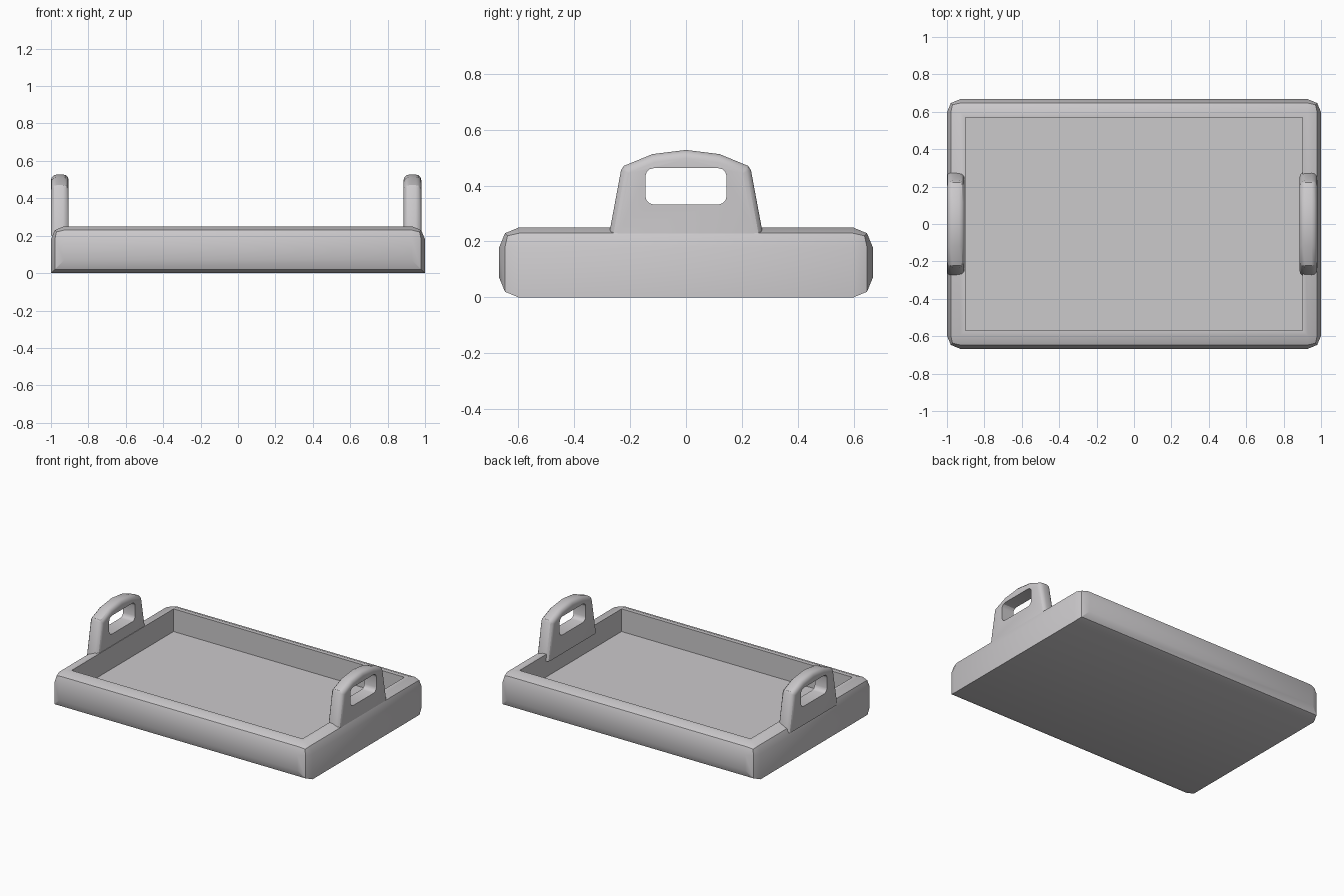
import bpy, bmesh, math
from mathutils import Vector

if "Cube" in bpy.data.objects:
    bpy.data.objects.remove(bpy.data.objects["Cube"])

paint = bpy.data.materials.new("light grey")
paint.diffuse_color = (0.6, 0.585, 0.6, 1)
paint.use_nodes = True
paint.node_tree.nodes["Principled BSDF"].inputs["Base Color"].default_value = paint.diffuse_color


def make_object(name, bm):
    bmesh.ops.recalc_face_normals(bm, faces=bm.faces)
    mesh = bpy.data.meshes.new(name)
    bm.to_mesh(mesh)
    bm.free()
    mesh.materials.append(paint)
    obj = bpy.data.objects.new(name, mesh)
    bpy.context.collection.objects.link(obj)
    return obj


def smooth(obj):
    bpy.ops.object.select_all(action='DESELECT')
    obj.select_set(True)
    bpy.context.view_layer.objects.active = obj
    bpy.ops.object.shade_smooth_by_angle(angle=math.radians(30))


def box(size, centre):
    bm = bmesh.new()
    bmesh.ops.create_cube(bm, size=1)
    for v in bm.verts:
        v.co = Vector(a * s + c for a, s, c in zip(v.co, size, centre))
    return bm


# Tray body: rounded box, with the bottom edges of the two ends left square
bm = box((2, 1.334, 0.25), (0, 0, 0.125))
edges = [e for e in bm.edges
         if not (all(v.co.z < 0.01 for v in e.verts)
                 and abs(e.verts[0].co.x - e.verts[1].co.x) < 0.01)]
bmesh.ops.bevel(bm, geom=edges, offset=0.07, segments=2, profile=0.5,
                affect='EDGES')
# Sunken floor inside a flat rim
top = max((f for f in bm.faces if f.normal.z > 0.99), key=lambda f: f.calc_area())
bmesh.ops.inset_region(bm, faces=[top], thickness=0.04)
ext = bmesh.ops.extrude_discrete_faces(bm, faces=[top])
bmesh.ops.translate(bm, verts=ext['faces'][0].verts, vec=(0, 0, -0.16))
smooth(make_object("tray_body", bm))


# Handles: arched plate with rounded outer edges and a grip slot
def handle(name, x0, x1):
    half = [(0.28, 0.20), (0.272, 0.24), (0.232, 0.455), (0.222, 0.47),
            (0.12, 0.512)]
    outline = half + [(0, 0.527)] + [(-y, z) for y, z in reversed(half)]
    bm = bmesh.new()
    face = bm.faces.new([bm.verts.new((x0, y, z)) for y, z in outline])
    ext = bmesh.ops.extrude_face_region(bm, geom=[face])
    bmesh.ops.translate(bm, vec=(x1 - x0, 0, 0),
                        verts=[g for g in ext['geom']
                               if isinstance(g, bmesh.types.BMVert)])
    bmesh.ops.recalc_face_normals(bm, faces=bm.faces)
    rims = [e for e in bm.edges
            if abs(e.verts[0].co.x - e.verts[1].co.x) < 1e-4
            and max(v.co.z for v in e.verts) > 0.21]
    bmesh.ops.bevel(bm, geom=rims, offset=0.03, segments=3, profile=0.5,
                    affect='EDGES', clamp_overlap=True)
    obj = make_object(name, bm)

    # Slot cutter
    bm = box((0.4, 0.29, 0.13), ((x0 + x1) / 2, 0, 0.397))
    along = [e for e in bm.edges
             if abs(e.verts[0].co.x - e.verts[1].co.x) > 0.1]
    bmesh.ops.bevel(bm, geom=along, offset=0.03, segments=3, profile=0.5,
                    affect='EDGES')
    cutter = make_object("slot_cutter", bm)
    cutter.hide_render = True
    mod = obj.modifiers.new("slot", 'BOOLEAN')
    mod.object, mod.operation, mod.solver = cutter, 'DIFFERENCE', 'EXACT'
    bpy.context.view_layer.objects.active = obj
    bpy.ops.object.modifier_apply(modifier="slot")
    bpy.data.objects.remove(cutter)
    smooth(obj)


handle("left_handle", -1.0, -0.905)
handle("right_handle", 0.885, 0.98)
